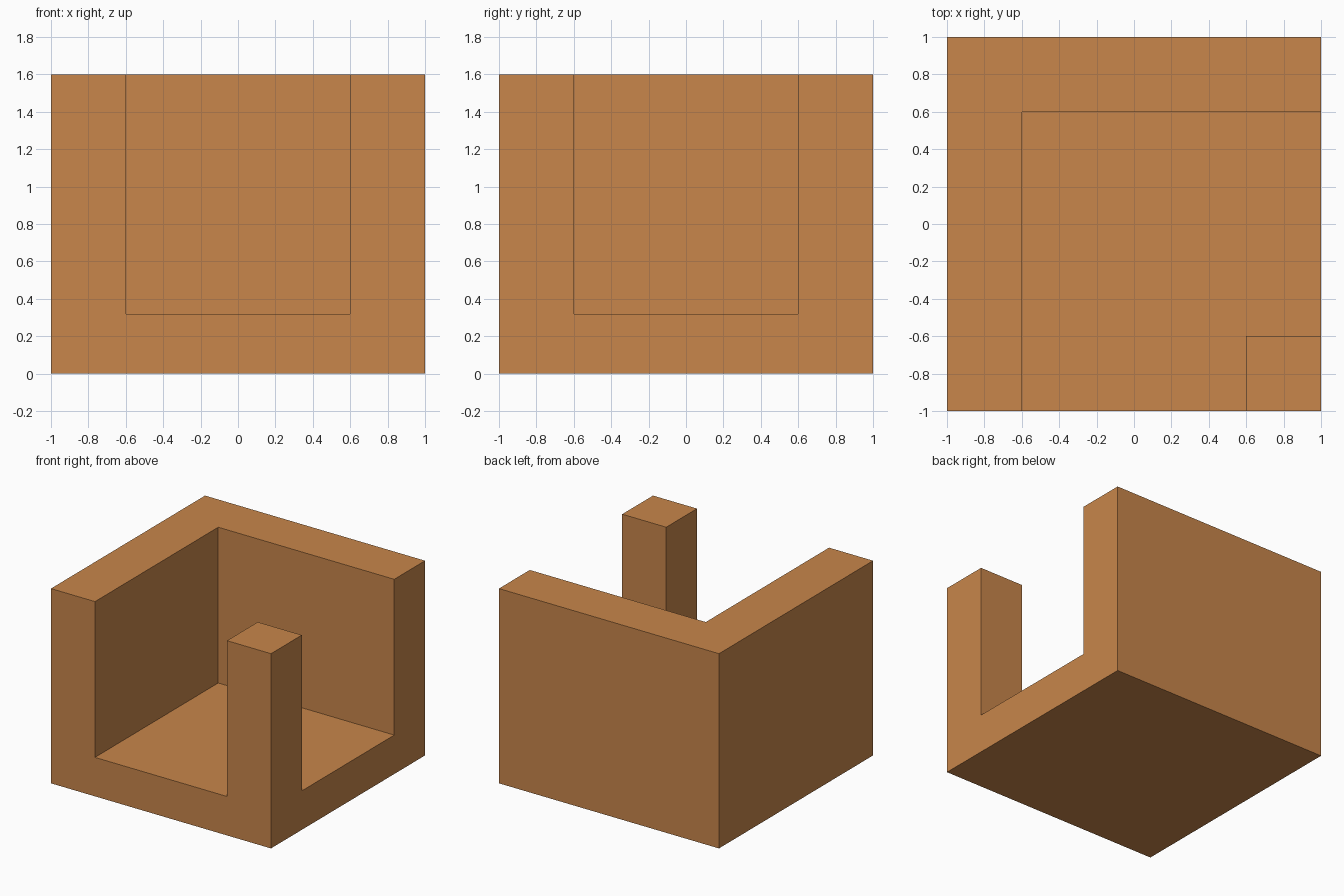
import bpy
import bmesh

if "Cube" in bpy.data.objects:
    bpy.data.objects.remove(bpy.data.objects["Cube"])


def prism(name, profile, z0, z1):
    """Extrude a flat outline (counter-clockwise) from z0 up to z1."""
    bm = bmesh.new()
    base = bm.faces.new([bm.verts.new((x, y, z0)) for x, y in profile])
    top = bmesh.ops.extrude_face_region(bm, geom=[base], use_keep_orig=True)
    verts = [g for g in top["geom"] if isinstance(g, bmesh.types.BMVert)]
    bmesh.ops.translate(bm, verts=verts, vec=(0, 0, z1 - z0))
    bmesh.ops.recalc_face_normals(bm, faces=bm.faces)
    mesh = bpy.data.meshes.new(name)
    bm.to_mesh(mesh)
    bm.free()
    obj = bpy.data.objects.new(name, mesh)
    bpy.context.collection.objects.link(obj)
    return obj


HALF, INNER, OVER = 1.0, 0.6, 1.2
FLOOR, HEIGHT = 0.32, 1.6

# Solid outer block
block = prism("corner_block",
              [(-HALF, -HALF), (HALF, -HALF), (HALF, HALF), (-HALF, HALF)],
              0, HEIGHT)

# Cavity open to the front and right, stepping around the corner post
cavity = prism("cavity_cutter",
               [(-INNER, -OVER), (INNER, -OVER), (INNER, -INNER),
                (OVER, -INNER), (OVER, INNER), (-INNER, INNER)],
               FLOOR, HEIGHT + 0.2)
cavity.hide_render = True

cut = block.modifiers.new("cavity", 'BOOLEAN')
cut.operation = 'DIFFERENCE'
cut.solver = 'EXACT'
cut.object = cavity

# Apply the cut and discard the cutter
bpy.context.view_layer.objects.active = block
block.select_set(True)
bpy.ops.object.modifier_apply(modifier=cut.name)
bpy.data.objects.remove(cavity)

# Warm orange-brown colour
mat = bpy.data.materials.new("orange_brown")
mat.diffuse_color = (0.58, 0.24, 0.07, 1)
mat.use_nodes = True
mat.node_tree.nodes["Principled BSDF"].inputs["Base Color"].default_value = mat.diffuse_color
block.data.materials.clear()
block.data.materials.append(mat)
